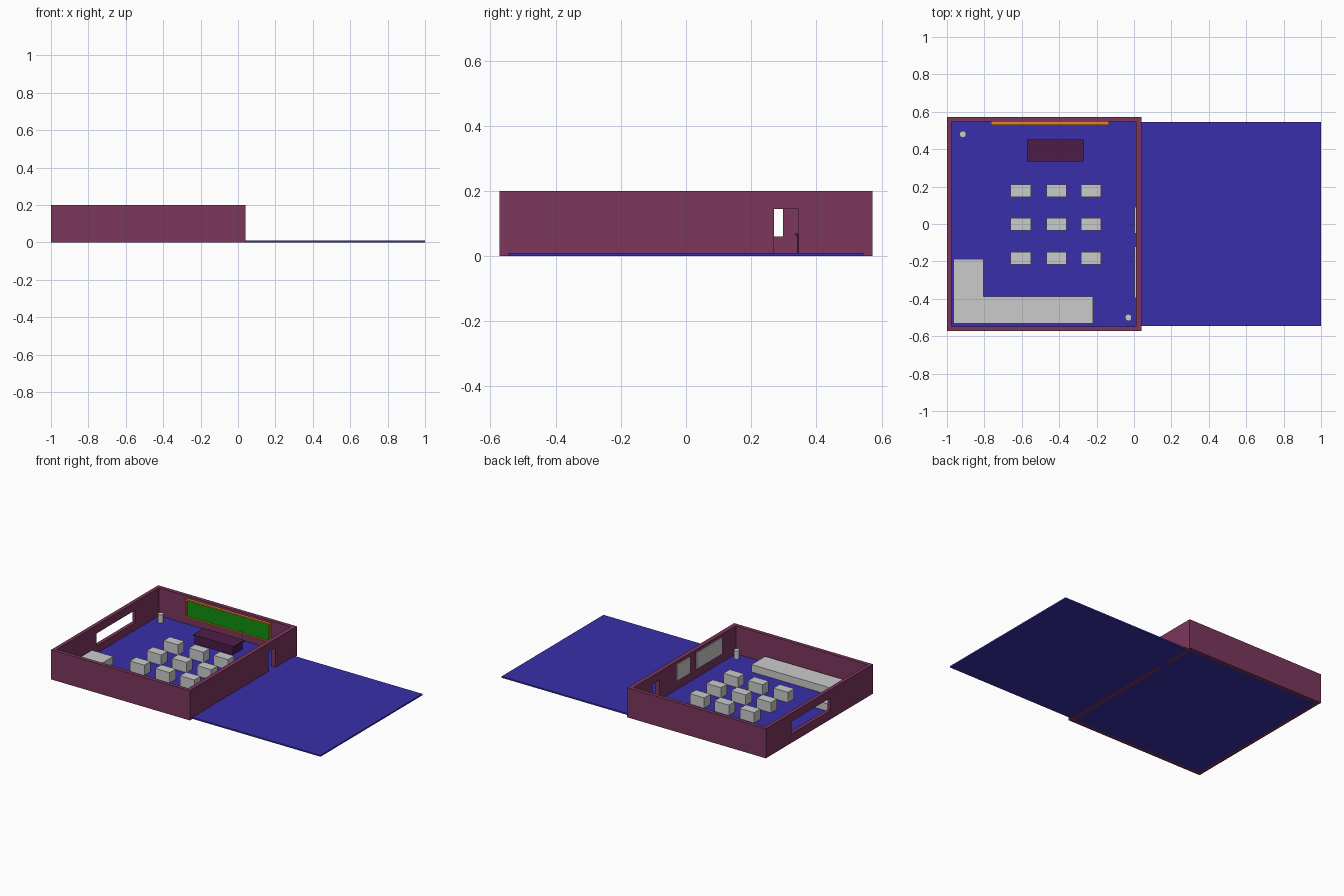
import bpy, bmesh
from mathutils import Matrix

if "Cube" in bpy.data.objects:
    bpy.data.objects.remove(bpy.data.objects["Cube"])


def material(name, rgb):
    m = bpy.data.materials.new(name)
    m.diffuse_color = (*rgb, 1)
    m.use_nodes = True
    m.node_tree.nodes["Principled BSDF"].inputs["Base Color"].default_value = m.diffuse_color
    return m


PLUM = material("plum_wall", (0.20, 0.037, 0.107))
BLUE = material("blue_floor", (0.04, 0.028, 0.40))
DARK = material("dark_wood", (0.075, 0.012, 0.065))
ORANGE = material("orange_frame", (0.75, 0.22, 0.03))
GREEN = material("green_board", (0.005, 0.28, 0.005))


def finish(name, bm, mat):
    bmesh.ops.recalc_face_normals(bm, faces=bm.faces)
    me = bpy.data.meshes.new(name)
    bm.to_mesh(me)
    bm.free()
    ob = bpy.data.objects.new(name, me)
    bpy.context.collection.objects.link(ob)
    if mat:
        me.materials.append(mat)
    return ob


def box(name, x, y, z, mat=None):
    bm = bmesh.new()
    mid = [sum(r) / 2 for r in (x, y, z)]
    size = [r[1] - r[0] for r in (x, y, z)]
    bmesh.ops.create_cube(bm, size=1, matrix=Matrix.LocRotScale(mid, None, size))
    return finish(name, bm, mat)


def prism(name, outline, z0, z1, mat=None):
    bm = bmesh.new()
    face = bm.faces.new([bm.verts.new((x, y, z0)) for x, y in outline])
    top = bmesh.ops.extrude_face_region(bm, geom=[face])["geom"]
    bmesh.ops.translate(bm, vec=(0, 0, z1 - z0),
                        verts=[v for v in top if isinstance(v, bmesh.types.BMVert)])
    return finish(name, bm, mat)


def cylinder(name, x, y, r, z0, z1, mat=None, sides=24):
    bm = bmesh.new()
    bmesh.ops.create_cone(bm, cap_ends=True, segments=sides, radius1=r, radius2=r,
                          depth=z1 - z0, matrix=Matrix.Translation((x, y, (z0 + z1) / 2)))
    ob = finish(name, bm, mat)
    bpy.ops.object.select_all(action='DESELECT')
    ob.select_set(True)
    bpy.context.view_layer.objects.active = ob
    bpy.ops.object.shade_smooth_by_angle()
    return ob


def cut(ob, cutter):
    cutter.hide_render = True
    cutter.hide_set(True)
    mod = ob.modifiers.new("opening", 'BOOLEAN')
    mod.operation, mod.object, mod.solver = 'DIFFERENCE', cutter, 'EXACT'


# Room shell with doorway and side window
FL = 0.01
walls = box("walls", (-1, 0.04), (-0.573, 0.573), (0, 0.2), PLUM)
cut(walls, box("room_cutter", (-0.975, 0.01), (-0.547, 0.547), (-0.1, 0.3)))
cut(walls, box("door_cutter", (-0.02, 0.08), (0.27, 0.345), (-0.1, 0.145)))
cut(walls, box("window_cutter", (-1.05, -0.94), (-0.12, 0.297), (0.06, 0.145)))

# Floors inside, in the doorway and outside
box("room_floor", (-0.975, 0.01), (-0.547, 0.547), (0, FL), BLUE)
box("door_threshold", (0.01, 0.04), (0.27, 0.345), (0, FL), BLUE)
box("outside_floor", (0.04, 1), (-0.545, 0.545), (0, FL), BLUE)

# Grid of pupil desks
for i, x in enumerate((-0.605, -0.415, -0.23)):
    for j, y in enumerate((0.178, -0.002, -0.183)):
        box(f"desk_{i}_{j}", (x - 0.054, x + 0.054), (y - 0.033, y + 0.033), (FL, 0.08))

# L-shaped counter in the corner
prism("corner_counter", [(-0.965, -0.533), (-0.22, -0.533), (-0.22, -0.387),
                         (-0.805, -0.387), (-0.805, -0.187), (-0.965, -0.187)], FL, 0.06)

# Teacher's desk: overhanging top on a body
box("teacher_desk_top", (-0.573, -0.267), (0.335, 0.452), (0.063, 0.07), DARK)
box("teacher_desk_body", (-0.563, -0.277), (0.341, 0.446), (FL, 0.063), DARK)

# Framed board on the back wall
X0, X1, Z0, Z1, T = -0.765, -0.135, 0.06, 0.185, 0.009
box("board_panel", (X0 + T, X1 - T), (0.537, 0.547), (Z0 + T, Z1 - T), GREEN)
for name, z in (("bottom", Z0), ("top", Z1 - T)):
    box(f"board_frame_{name}", (X0, X1), (0.53, 0.547), (z, z + T), ORANGE)
for name, x in (("left", X0), ("right", X1 - T)):
    box(f"board_frame_{name}", (x, x + T), (0.53, 0.547), (Z0 + T, Z1 - T), ORANGE)

# Wall panels beside the door
box("small_wall_panel", (0.003, 0.01), (-0.05, 0.09), (0.07, 0.18))
box("large_wall_panel", (0.003, 0.01), (-0.395, -0.12), (0.07, 0.18))

# Bins in opposite corners and a thin pole by the board
cylinder("bin_back", -0.915, 0.48, 0.018, FL, 0.066)
cylinder("bin_front", -0.03, -0.5, 0.018, FL, 0.066)
cylinder("pole", -0.32, 0.5, 0.004, FL, 0.108, sides=12)
